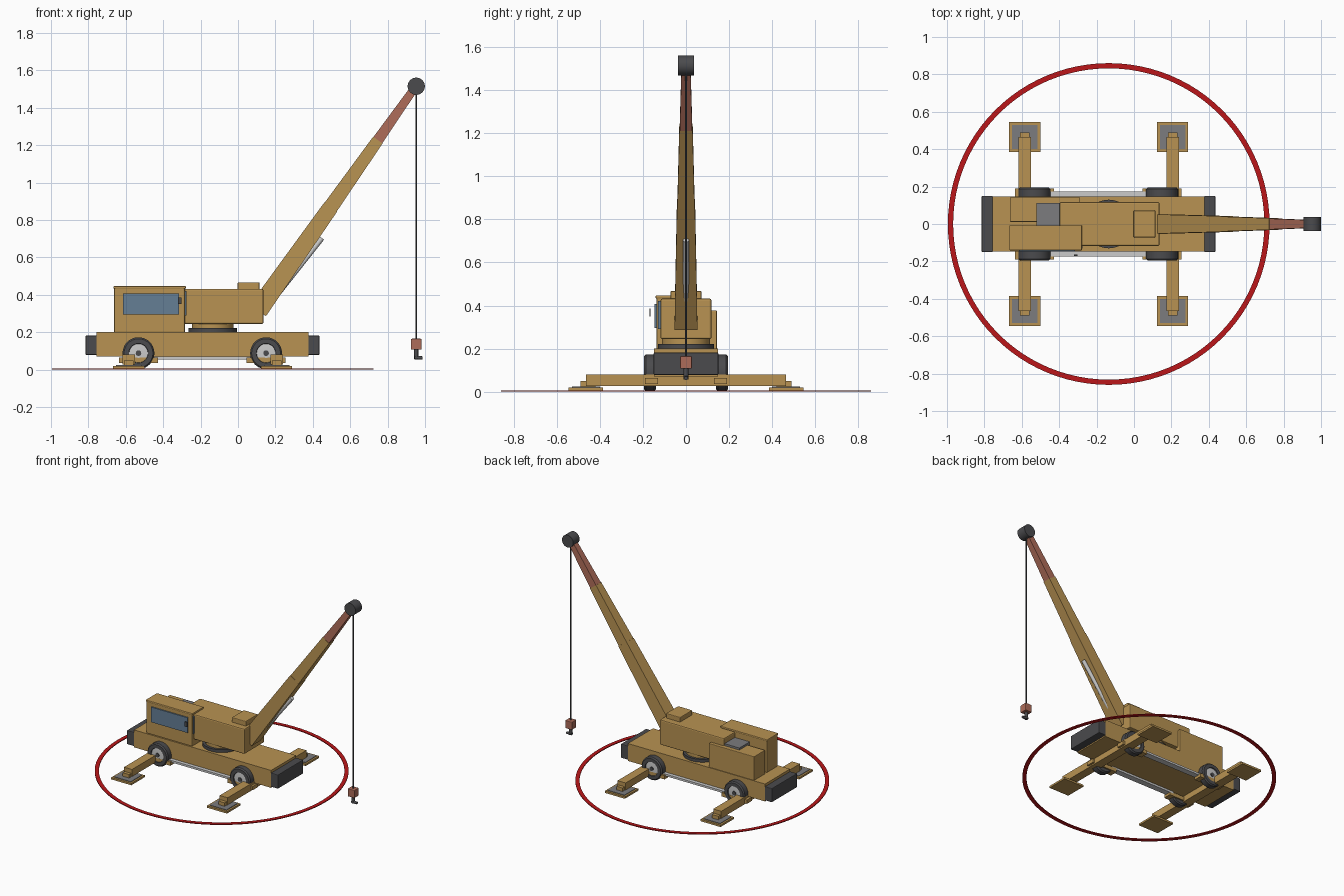
import bpy, bmesh, math
from mathutils import Vector, Matrix

if "Cube" in bpy.data.objects:
    bpy.data.objects.remove(bpy.data.objects["Cube"])


def mat(name, c):
    m = bpy.data.materials.new(name)
    m.diffuse_color = (*c, 1)
    m.use_nodes = True
    m.node_tree.nodes["Principled BSDF"].inputs["Base Color"].default_value = m.diffuse_color
    return m


TAN = mat("tan_paint", (0.48, 0.29, 0.085))
DARK = mat("dark_rubber", (0.07, 0.07, 0.075))
RED = mat("ring_red", (0.5, 0.008, 0.01))
RUST = mat("rust_red", (0.42, 0.15, 0.1))
GLASS = mat("glass", (0.13, 0.21, 0.3))
STEEL = mat("steel", (0.2, 0.2, 0.21))


def finish(name, bm, material, bevel=0, smooth=False):
    bmesh.ops.recalc_face_normals(bm, faces=bm.faces)
    me = bpy.data.meshes.new(name)
    bm.to_mesh(me)
    bm.free()
    ob = bpy.data.objects.new(name, me)
    bpy.context.collection.objects.link(ob)
    if material:
        me.materials.append(material)
    if bevel:
        b = ob.modifiers.new("bevel", "BEVEL")
        b.width, b.segments = bevel, 2
    if smooth:
        bpy.context.view_layer.objects.active = ob
        ob.select_set(True)
        bpy.ops.object.shade_smooth_by_angle(angle=math.radians(35))
        ob.select_set(False)
    return ob


def box(name, x, y, z, material=None, bevel=0):
    bm = bmesh.new()
    bmesh.ops.create_cube(bm, size=1)
    for v in bm.verts:
        v.co = [(a + b) / 2 + c * (b - a) for (a, b), c in zip((x, y, z), v.co)]
    return finish(name, bm, material, bevel)


def lathe(name, profile, loc, material=None, axis="Z", seg=40):
    # closed (radius, height) profile turned about an axis
    bm = bmesh.new()
    rings = []
    for i in range(seg):
        a = 2 * math.pi * i / seg
        rings.append([bm.verts.new((r * math.cos(a), r * math.sin(a), h)) for r, h in profile])
    n = len(profile)
    for i in range(seg):
        p, q = rings[i], rings[(i + 1) % seg]
        for k in range(n):
            bm.faces.new((p[k], q[k], q[(k + 1) % n], p[(k + 1) % n]))
    bmesh.ops.remove_doubles(bm, verts=bm.verts, dist=1e-5)
    rot = {"Z": Matrix(), "Y": Matrix.Rotation(math.pi / 2, 4, "X"),
           "-Y": Matrix.Rotation(-math.pi / 2, 4, "X")}[axis]
    bm.transform(Matrix.Translation(loc) @ rot)
    return finish(name, bm, material, smooth=True)


def beam(name, a, b, w0, w1, material=None, sides=4):
    # tapered square or round bar between two points
    a, b = Vector(a), Vector(b)
    d = b - a
    k = math.sqrt(2) if sides == 4 else 1
    bm = bmesh.new()
    bmesh.ops.create_cone(bm, cap_ends=True, segments=sides, radius1=w0 * k,
                          radius2=w1 * k, depth=d.length)
    if sides == 4:
        bmesh.ops.rotate(bm, verts=bm.verts, matrix=Matrix.Rotation(math.pi / 4, 3, "Z"))
    tilt = Matrix.Rotation(math.atan2(d.x, d.z), 4, "Y")
    bm.transform(Matrix.Translation((a + b) / 2) @ tilt)
    return finish(name, bm, material, smooth=sides > 4)


# ground safety ring
lathe("safety_ring", [(0.832, 0), (0.86, 0), (0.86, 0.006), (0.832, 0.006)],
      (-0.135, 0, 0), RED, seg=96)

# chassis and bumpers
box("chassis", (-0.757, 0.377), (-0.148, 0.148), (0.07, 0.2), TAN)
box("rear_bumper", (-0.815, -0.755), (-0.15, 0.15), (0.078, 0.182), DARK, 0.005)
box("front_bumper", (0.375, 0.435), (-0.15, 0.15), (0.078, 0.182), DARK, 0.005)

# wheels, wheel brackets and running boards on both sides
TIRE = [(0.05, 0), (0.077, 0), (0.085, 0.008), (0.085, 0.046), (0.077, 0.055), (0.052, 0.055),
        (0.05, 0.048)]
for s, side in ((-1, "right"), (1, "left")):
    ax = "Y" if s < 0 else "-Y"
    span = lambda a, b: tuple(sorted((s * a, s * b)))
    box("running_board_" + side, (-0.46, 0.08), span(0.13, 0.175), (0.055, 0.07))
    for x, end in ((-0.532, "rear"), (0.15, "front")):
        at = (x, s * 0.14, 0.088)
        tag = end + "_" + side
        lathe("tire_" + tag, TIRE, at, DARK, ax)
        lathe("hub_" + tag, [(0, 0), (0.051, 0), (0.051, 0.048), (0, 0.052)], at, None, ax)
        lathe("hub_cap_" + tag, [(0, 0.04), (0.015, 0.04), (0.015, 0.056), (0, 0.056)], at, DARK, ax, 20)
        box("wheel_bracket_" + tag, (x - 0.105, x + 0.105), span(0.13, 0.19), (0.036, 0.064), TAN)

# outriggers
for x, end in ((-0.584, "rear"), (0.207, "front")):
    box("outrigger_beam_" + end, (x - 0.033, x + 0.033), (-0.465, 0.465), (0.027, 0.08), TAN)
    for s, side in ((-1, "right"), (1, "left")):
        span = lambda a, b: tuple(sorted((s * a, s * b)))
        tag = end + "_" + side
        box("outrigger_foot_" + tag, (x - 0.026, x + 0.026), span(0.42, 0.49), (0.02, 0.05), TAN)
        box("outrigger_pad_" + tag, (x - 0.083, x + 0.083), span(0.385, 0.545), (0.006, 0.02), TAN)
        box("outrigger_plate_" + tag, (x - 0.069, x + 0.069), span(0.4, 0.53), (0.018, 0.024), STEEL)

# turntable and crane house
lathe("turntable", [(0, 0.195), (0.13, 0.195), (0.13, 0.222), (0, 0.222)], (-0.135, 0, 0), DARK, seg=48)
lathe("turntable_collar", [(0, 0.22), (0.112, 0.22), (0.112, 0.25), (0, 0.25)],
      (-0.135, 0, 0), TAN, seg=48)
box("crane_house", (-0.397, 0.136), (-0.118, 0.118), (0.244, 0.432), TAN, 0.008)
box("house_hatch", (-0.002, 0.115), (-0.072, 0.072), (0.425, 0.467), TAN, 0.005)
box("counterweight", (-0.52, -0.39), (-0.112, 0.112), (0.25, 0.392), STEEL)

# driver cab, windows, mirror and engine box
box("cab", (-0.663, -0.283), (-0.138, -0.01), (0.195, 0.447), TAN, 0.008)
box("cab_roof", (-0.666, -0.278), (-0.141, -0.007), (0.432, 0.447), TAN, 0.005)
box("side_window", (-0.615, -0.315), (-0.147, -0.13), (0.295, 0.408), GLASS)
box("windshield", (-0.29, -0.276), (-0.13, -0.02), (0.29, 0.42), GLASS)
box("mirror", (-0.322, -0.303), (-0.17, -0.164), (0.35, 0.386), DARK)
box("engine_box", (-0.663, -0.288), (0.012, 0.143), (0.195, 0.377), TAN, 0.004)

# telescopic boom
BASE, TIP = Vector((0.106, 0, 0.316)), Vector((0.945, 0, 1.507))
J1, J2 = BASE.lerp(TIP, 0.465), BASE.lerp(TIP, 0.765)
beam("boom_lower", BASE, J1, 0.053, 0.042, TAN)
beam("boom_middle", J1, J2, 0.040, 0.031, TAN)
beam("boom_upper", J2, TIP, 0.029, 0.021, RUST)
beam("lift_cylinder", (0.13, 0, 0.3), (0.449, 0, 0.703), 0.014, 0.014, None, 16)
lathe("boom_head", [(0, -0.038), (0.046, -0.038), (0.046, 0.038), (0, 0.038)],
      (0.953, 0, 1.515), DARK, "Y", 32)

# cable, hook block and hook
beam("cable", (0.953, 0, 0.15), (0.953, 0, 1.5), 0.004, 0.004, DARK, 8)
box("hook_block", (0.925, 0.981), (-0.027, 0.027), (0.107, 0.165), RUST, 0.004)
beam("hook_shank", (0.953, 0, 0.056), (0.953, 0, 0.11), 0.011, 0.011, DARK, 12)
beam("hook_tip", (0.943, 0, 0.065), (0.986, 0, 0.062), 0.011, 0.009, DARK, 12)
